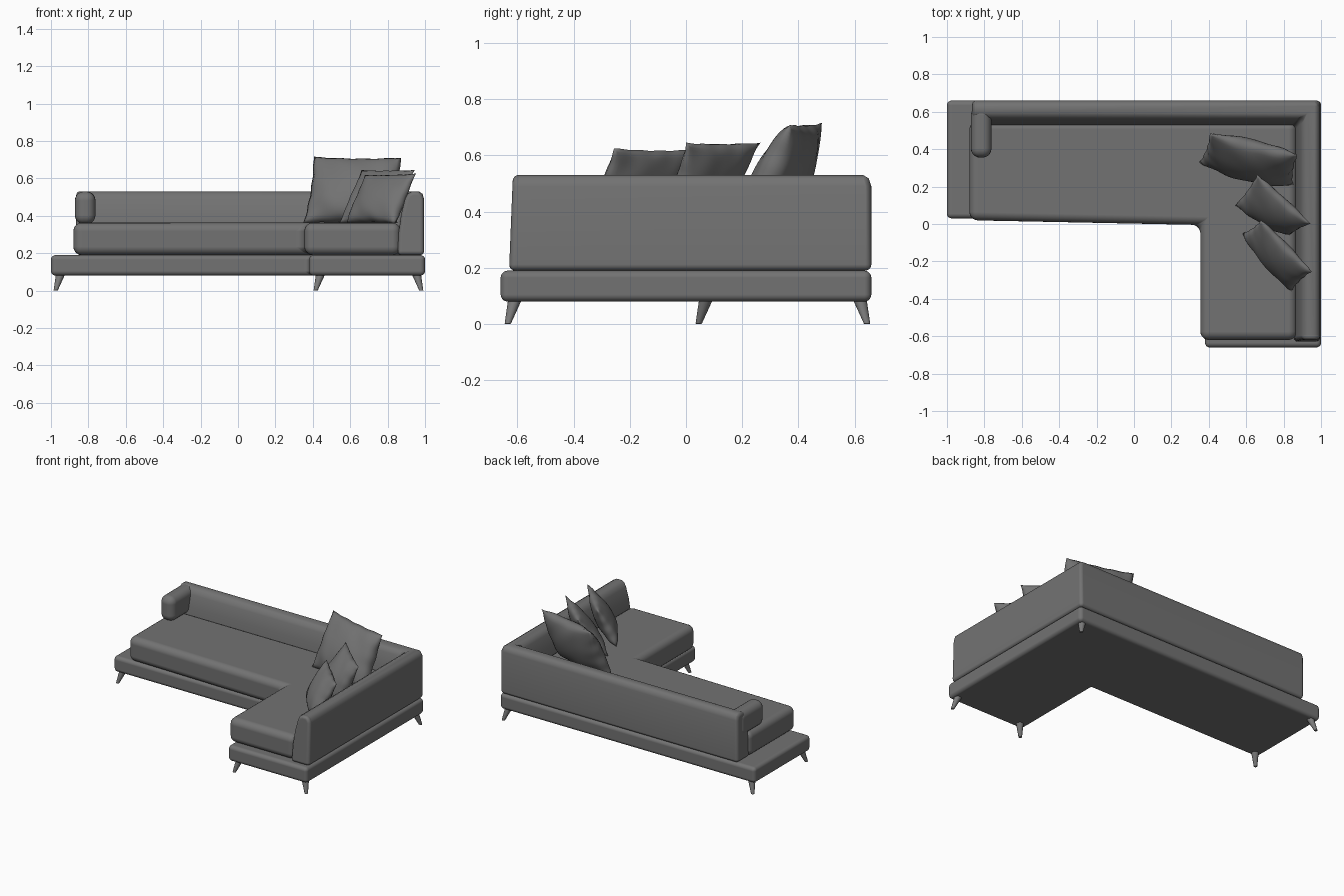
import bpy, bmesh, math
from mathutils import Vector

cube = bpy.data.objects.get("Cube")
if cube:
    bpy.data.objects.remove(cube, do_unlink=True)


def material(name, value):
    m = bpy.data.materials.new(name)
    m.use_nodes = True
    color = (value, value, value, 1)
    m.diffuse_color = color
    m.node_tree.nodes["Principled BSDF"].inputs["Base Color"].default_value = color
    return m


FABRIC = material("grey fabric", 0.17)
METAL = material("grey leg metal", 0.2)


def finish(name, bm, mat, bevel=0, angle=50):
    bmesh.ops.recalc_face_normals(bm, faces=bm.faces)
    for f in bm.faces:
        f.smooth = True
    mesh = bpy.data.meshes.new(name)
    bm.to_mesh(mesh)
    bm.free()
    mesh.materials.append(mat)
    ob = bpy.data.objects.new(name, mesh)
    bpy.context.collection.objects.link(ob)
    if bevel:
        mod = ob.modifiers.new("rounding", "BEVEL")
        mod.width, mod.segments = bevel, 5
        mod.limit_method, mod.angle_limit = "ANGLE", math.radians(angle)
        mod.use_clamp_overlap = False
        mod.harden_normals = True
    return ob


def slab(name, outline, z0, z1, bevel):
    bm = bmesh.new()
    face = bm.faces.new([bm.verts.new((x, y, z0)) for x, y in outline])
    ext = bmesh.ops.extrude_face_region(bm, geom=[face])
    for v in ext["geom"]:
        if isinstance(v, bmesh.types.BMVert):
            v.co.z = z1
    return finish(name, bm, FABRIC, bevel)


# L-shaped plinth and seat cushion
slab("base", [(-1, 0.03), (0.38, 0.03), (0.38, -0.66), (1, -0.66), (1, 0.66), (-1, 0.66)],
     0.08, 0.19, 0.025)
slab("seat", [(-0.88, 0.02), (0.355, -0.005), (0.355, -0.62), (0.87, -0.62),
              (0.87, 0.55), (-0.88, 0.55)], 0.19, 0.363, 0.045)

# Backrest: one profile (depth, height) swept around the mitred corner
PROFILE = [(0, 0.19), (0, 0.49), (0.009, 0.518), (0.03, 0.531), (0.065, 0.531),
           (0.088, 0.518), (0.102, 0.49), (0.122, 0.41), (0.136, 0.31), (0.142, 0.19)]
bm = bmesh.new()
stations = [
    [bm.verts.new((0.995 - d, -0.63 + 0.04 * (z - 0.19), z)) for d, z in PROFILE],
    [bm.verts.new((0.995 - d, 0.66 - d, z)) for d, z in PROFILE],
    [bm.verts.new((-0.865, 0.66 - d, z)) for d, z in PROFILE]]
for a, b in zip(stations, stations[1:]):
    for i in range(len(PROFILE)):
        j = (i + 1) % len(PROFILE)
        bm.faces.new((a[i], a[j], b[j], b[i]))
bm.faces.new(stations[0])
bm.faces.new(stations[-1])
finish("backrest", bm, FABRIC, 0.022)

# Short rounded armrest returning from the left end of the backrest
slab("short_armrest", [(-0.872, 0.355), (-0.762, 0.355), (-0.762, 0.63), (-0.872, 0.63)],
     0.355, 0.53, 0.048)


def pillow(name, bl, br, tr, tl, half, phase):
    bl, br, tr, tl = map(Vector, (bl, br, tr, tl))
    normal = (br - bl).cross(tl - bl).normalized()
    n = 28
    bm = bmesh.new()
    for side in (-1, 1):
        grid = []
        for j in range(n + 1):
            row = []
            for i in range(n + 1):
                u, v = 2 * i / n - 1, 2 * j / n - 1
                # edges bow in slightly so the corners stand out
                s = u * (1 - 0.05 * (1 - v * v) + 0.008 * math.sin(11 * v + phase))
                t = v * (1 - 0.04 * (1 - u * u) + 0.008 * math.sin(12 * u + phase))
                s, t = (s + 1) / 2, (t + 1) / 2
                p = bl.lerp(br, s).lerp(tl.lerp(tr, s), t)
                puff = max(0, (1 - u * u) * (1 - v * v)) ** 0.5
                fold = 1 + 0.09 * math.sin(7 * u + 4 * v + phase) * (u * u + v * v)
                row.append(bm.verts.new(p + normal * side * half * puff * fold * (1 - 0.2 * v)))
            grid.append(row)
        for j in range(n):
            for i in range(n):
                bm.faces.new((grid[j][i], grid[j][i + 1], grid[j + 1][i + 1], grid[j + 1][i]))
    bmesh.ops.remove_doubles(bm, verts=bm.verts, dist=0.0001)
    finish(name, bm, FABRIC)


# Three scatter pillows leaning in the corner
pillow("large_pillow", (0.35, 0.33, 0.36), (0.85, 0.21, 0.36),
       (0.875, 0.37, 0.71), (0.405, 0.485, 0.715), 0.09, 0)
pillow("middle_pillow", (0.54, 0.1, 0.36), (0.83, -0.06, 0.36),
       (0.945, 0, 0.645), (0.66, 0.265, 0.645), 0.065, 2)
pillow("front_pillow", (0.58, -0.05, 0.36), (0.84, -0.36, 0.36),
       (0.95, -0.255, 0.625), (0.68, 0.02, 0.62), 0.06, 4)

# Five tapered legs splayed outward at the outer corners
LEGS = {"back_left_leg": (0.98, 0.645, 1, 1), "front_left_leg": (0.98, -0.635, 1, -1),
        "front_inner_leg": (0.415, -0.635, -1, -1), "front_right_leg": (-0.975, 0.045, -1, -1),
        "back_right_leg": (-0.975, 0.645, -1, 1)}
for name, (x, y, sx, sy) in LEGS.items():
    bm = bmesh.new()
    bmesh.ops.create_cone(bm, cap_ends=True, segments=16, radius1=0.011, radius2=0.025, depth=0.09)
    for v in bm.verts:
        lift = v.co.z + 0.045
        v.co += Vector((x - sx * 0.3 * lift, y - sy * 0.3 * lift, 0.045))
    finish(name, bm, METAL, 0.003, 60)
